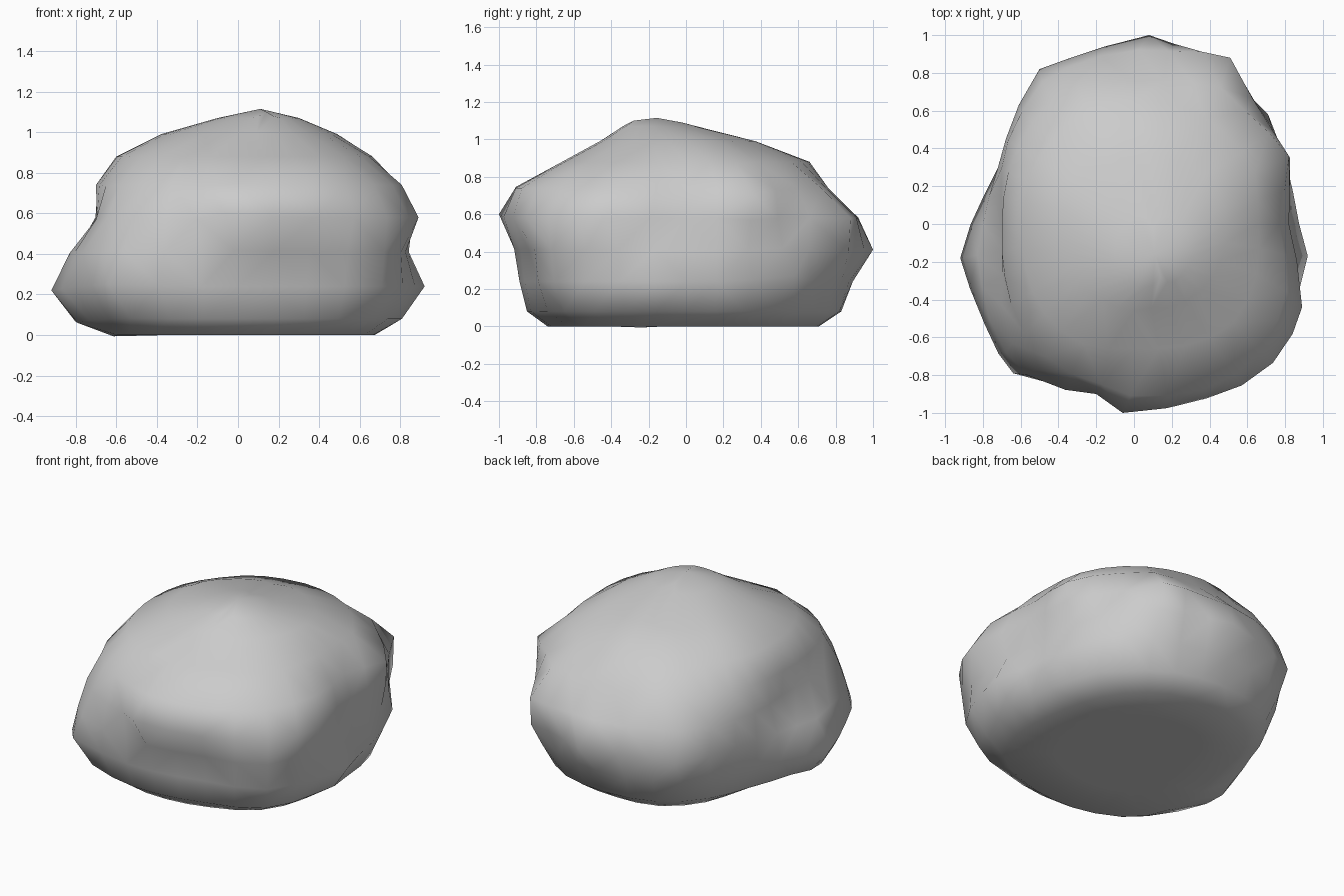
import bpy, bmesh, math
from mathutils import Vector

if "Cube" in bpy.data.objects:
    bpy.data.objects.remove(bpy.data.objects["Cube"])

# Boulder: radii at eight heights, for 16 directions counter-clockwise from +x
heights = [0, .08, .24, .41, .58, .74, .88, .99]
profiles = [
    (.66, .79, .86, .82, .82, .77, .66, .49),
    (.66, .80, .87, .87, .88, .84, .68, .47),
    (.70, .82, .90, .90, .89, .84, .68, .42),
    (.72, .84, .90, .95, .95, .81, .67, .40),
    (.71, .83, .88, .96, .91, .75, .65, .36),
    (.72, .83, .90, .92, .90, .79, .65, .36),
    (.66, .78, .84, .86, .84, .76, .62, .36),
    (.58, .72, .78, .78, .76, .72, .61, .38),
    (.58, .76, .85, .80, .69, .70, .60, .38),
    (.66, .84, .92, .87, .75, .74, .62, .39),
    (.76, .90, .97, .96, .91, .82, .67, .42),
    (.76, .88, .93, .95, .93, .86, .69, .44),
    (.74, .85, .89, .91, .97, .90, .66, .46),
    (.74, .85, .89, .91, 1.0, .95, .70, .48),
    (.77, .92, 1.0, 1.02, 1.04, .95, .74, .50),
    (.72, .84, .93, .89, .95, .87, .70, .50),
]
# Corners and dents that break up the outline
peaks = [(.08, 1, .41), (-.06, -1, .6), (.92, -.17, .24), (-.92, -.18, .22),
         (.51, .88, .58), (-.5, .82, .39), (-.64, -.79, .25), (.89, -.44, .58),
         (.51, .87, .4), (.82, .36, .7), (.71, .58, .27), (.02, .66, .88),
         (-.2, -.9, .57), (-.79, -.27, .06), (-.7, -.43, .57),
         (.14, -.28, 1.1), (.1, -.02, 1.09)]
N = 2 * len(profiles)
bm = bmesh.new()


def smooth_loop(r):
    """Double the number of radii with rounded in-between values."""
    n, out = len(r), []
    for i in range(n):
        near, far = r[i] + r[(i + 1) % n], r[i - 1] + r[(i + 2) % n]
        out += [r[i], (9 * near - far) / 16]
    return out


def ring(radii, z, cx=0, cy=0):
    return [bm.verts.new((cx + r * math.cos(i * math.tau / N),
                          cy + r * math.sin(i * math.tau / N), z))
            for i, r in enumerate(radii)]


# Stacked rings: flat underside, sides, crown
levels = [smooth_loop(level) for level in zip(*profiles)]
rings = [ring([r * .6 for r in levels[0]], 0)]
rings += [ring(radii, z) for radii, z in zip(levels, heights)]
rings.append(ring([.2] * N, 1.07, .1, -.14))
for a, b in zip(rings, rings[1:]):
    for i in range(N):
        j = (i + 1) % N
        bm.faces.new((a[i], a[j], b[j], b[i]))

# Close the bottom and the top with fans
for loop, tip in ((rings[0], (0, 0, 0)), (rings[-1], (.11, -.15, 1.1))):
    c = bm.verts.new(tip)
    for i in range(N):
        bm.faces.new((loop[i], loop[(i + 1) % N], c))

# Pull the surface to each corner: neighbours follow a little, then pin it
for follow in (.3, 0):
    for p in map(Vector, peaks):
        v = min(bm.verts, key=lambda u: (u.co - p).length)
        move = p - v.co
        v.co = p
        for e in v.link_edges:
            e.other_vert(v).co += move * follow

bmesh.ops.triangulate(bm, faces=bm.faces[:])
bmesh.ops.recalc_face_normals(bm, faces=bm.faces[:])
mesh = bpy.data.meshes.new("boulder")
bm.to_mesh(mesh)
bm.free()
mesh.shade_smooth()
boulder = bpy.data.objects.new("boulder", mesh)
bpy.context.collection.objects.link(boulder)
